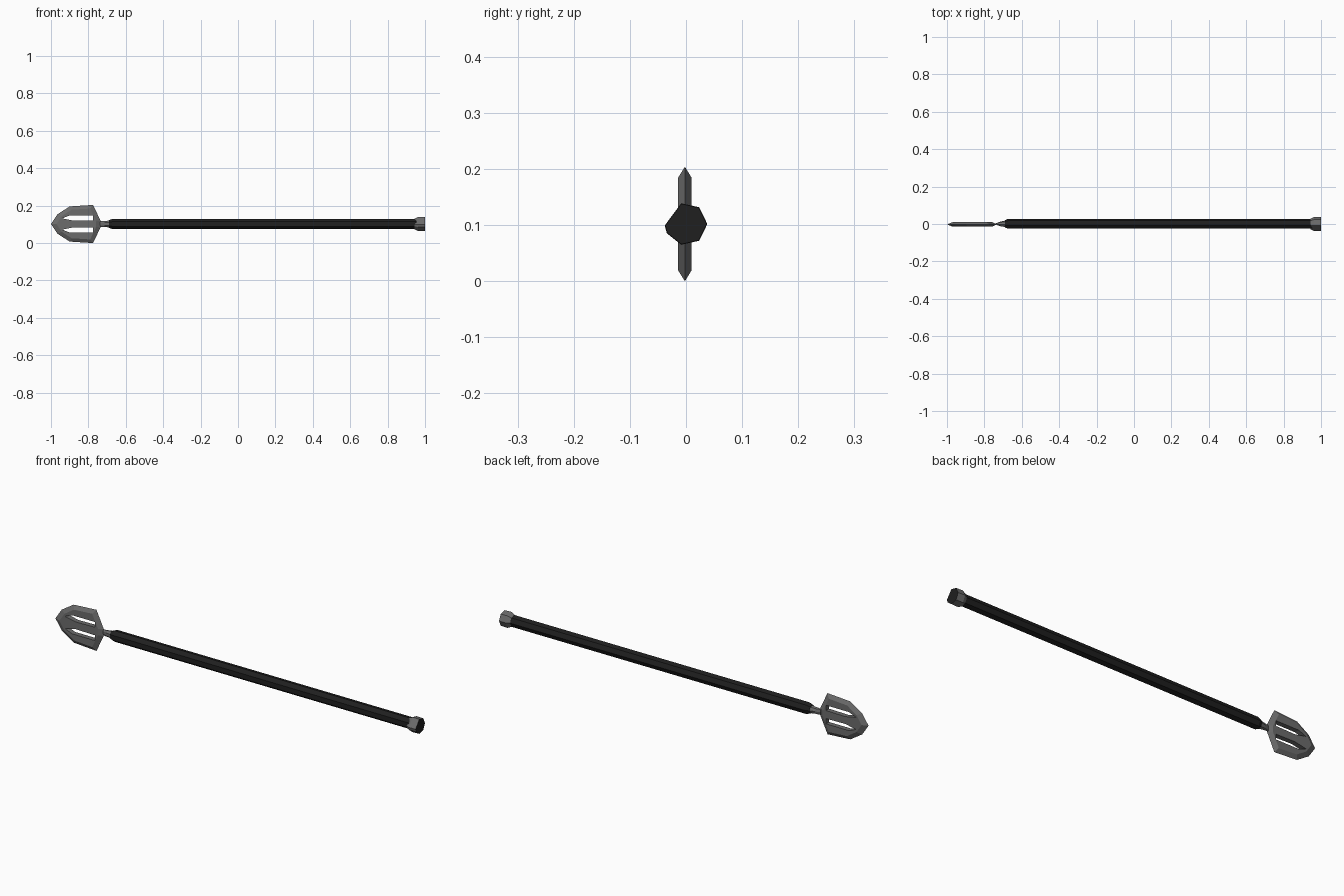
import bpy, bmesh, math

if "Cube" in bpy.data.objects:
    bpy.data.objects.remove(bpy.data.objects["Cube"])

ZC = 0.102  # height of the shaft axis


def material(name, v):
    m = bpy.data.materials.new(name)
    m.diffuse_color = (v, v, v, 1)
    m.use_nodes = True
    m.node_tree.nodes["Principled BSDF"].inputs["Base Color"].default_value = m.diffuse_color
    return m


STEEL = material("grey steel", 0.15)
BLACK = material("black grip", 0.014)


def make(name, bm, mats):
    bmesh.ops.recalc_face_normals(bm, faces=bm.faces)
    me = bpy.data.meshes.new(name)
    bm.to_mesh(me)
    bm.free()
    for m in mats:
        me.materials.append(m)
    ob = bpy.data.objects.new(name, me)
    bpy.context.collection.objects.link(ob)
    return ob


def bridge(bm, rings):
    """Close a stack of equal vertex rings into a solid."""
    n = len(rings[0])
    for a, b in zip(rings, rings[1:]):
        for i in range(n):
            j = (i + 1) % n
            bm.faces.new((a[i], a[j], b[j], b[i]))
    bm.faces.new(rings[0])
    return bm.faces.new(rings[-1])


SEVEN = [i * 360 / 7 for i in range(7)]


def rod(name, sections, mats, angles=SEVEN, end_mat=0):
    """Seven-sided rod along x; each section is (x, y radius, z radius)."""
    bm = bmesh.new()
    rings = [[bm.verts.new((x, ry * math.cos(math.radians(a)),
                            ZC + rz * math.sin(math.radians(a)))) for a in angles]
             for x, ry, rz in sections]
    bridge(bm, rings).material_index = end_mat
    return make(name, bm, mats)


def plate(name, layers, mats):
    """Solid from outlines in x and z; each layer is (y, outline)."""
    bm = bmesh.new()
    bridge(bm, [[bm.verts.new((x, y, ZC + z)) for x, z in pts] for y, pts in layers])
    return make(name, bm, mats)


# blade: sharp rim swelling to a flat on both sides
half = [(-0.965, 0.052), (-0.9, 0.094), (-0.775, 0.102), (-0.735, 0.018)]
outline = [(-1, 0)] + half + [(x, -z) for x, z in reversed(half)]
inner = [(-0.85 + (x + 0.85) * 0.8, z * 0.81) for x, z in outline]
blade = plate("blade", [(-0.014, inner), (-0.002, outline), (0.01, inner)], [STEEL])

# two pointed slots through the blade
slot = [(-0.94, 0.03), (-0.90, 0.046), (-0.775, 0.046), (-0.775, 0.02), (-0.88, 0.018)]
for name, s in (("upper_slot_cutter", 1), ("lower_slot_cutter", -1)):
    pts = [(x, z * s) for x, z in slot]
    cutter = plate(name, [(-0.05, pts), (0.05, pts)], [STEEL])
    cutter.hide_render = True
    cutter.hide_viewport = True
    mod = blade.modifiers.new(name, 'BOOLEAN')
    mod.operation = 'DIFFERENCE'
    mod.solver = 'EXACT'
    mod.object = cutter

# pinched neck, grip and pommel
rod("neck", [(-0.74, 0.003, 0.016), (-0.715, 0.013, 0.016), (-0.685, 0.019, 0.019)], [STEEL])
rod("grip", [(-0.69, 0.021, 0.021), (-0.672, 0.028, 0.028), (0.955, 0.028, 0.028)], [BLACK])
worn = SEVEN[:3] + [184] + SEVEN[4:]  # one corner is pulled out of line
rod("pommel", [(0.945, 0.029, 0.029), (0.963, 0.038, 0.038), (1.0, 0.037, 0.037)],
    [STEEL, BLACK], worn, end_mat=1)
